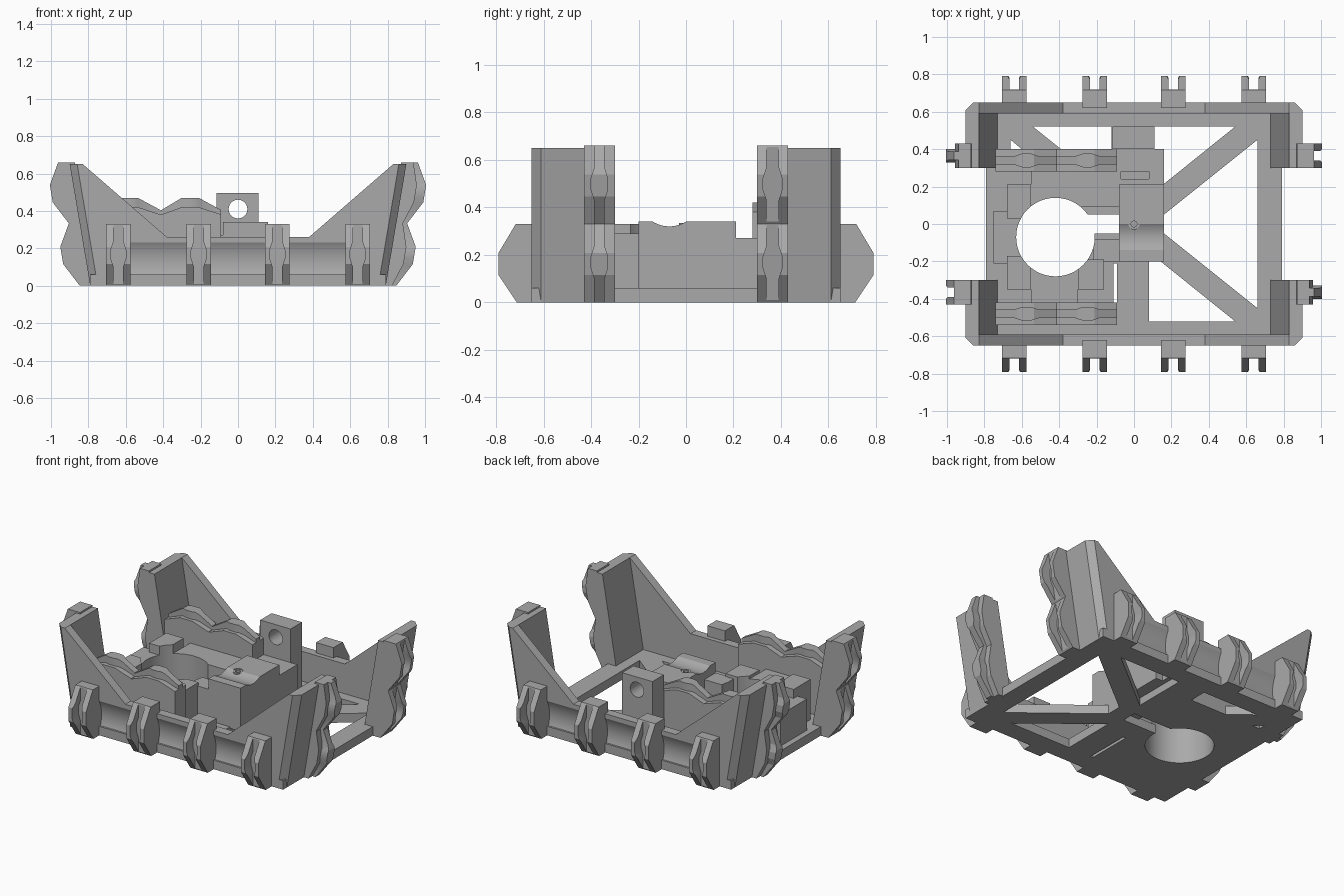
import bpy, bmesh, math
from mathutils import Vector

old = bpy.data.objects.get("Cube")
if old:
    bpy.data.objects.remove(old, do_unlink=True)

grey = bpy.data.materials.new("plain_grey")
grey.use_nodes = True
grey.diffuse_color = (0.4, 0.4, 0.4, 1)
grey.node_tree.nodes["Principled BSDF"].inputs["Base Color"].default_value = (0.4, 0.4, 0.4, 1)

X, Y, Z = Vector((1, 0, 0)), Vector((0, 1, 0)), Vector((0, 0, 1))


def prism(name, pts, w0, w1, u=X, v=Y, w=Z, origin=(0, 0, 0)):
    """Extrude a (u, v) outline along w; the axes may be sheared."""
    bm = bmesh.new()
    o = Vector(origin)
    ends = [[bm.verts.new(o + u * a + v * b + w * d) for a, b in pts] for d in (w0, w1)]
    for ring in ends:
        bm.faces.new(ring)
    n = len(pts)
    for i in range(n):
        j = (i + 1) % n
        bm.faces.new((ends[0][i], ends[0][j], ends[1][j], ends[1][i]))
    bmesh.ops.recalc_face_normals(bm, faces=bm.faces)
    mesh = bpy.data.meshes.new(name)
    bm.to_mesh(mesh)
    bm.free()
    mesh.materials.append(grey)
    obj = bpy.data.objects.new(name, mesh)
    bpy.context.collection.objects.link(obj)
    return obj


def box(name, x0, x1, y0, y1, z0, z1):
    return prism(name, [(x0, y0), (x1, y0), (x1, y1), (x0, y1)], z0, z1)


def rod(name, r, w0, w1, u=X, v=Y, w=Z, origin=(0, 0, 0), n=48):
    ring = [(r * math.cos(t * math.tau / n), r * math.sin(t * math.tau / n)) for t in range(n)]
    return prism(name, ring, w0, w1, u, v, w, origin)


def select(obj):
    bpy.ops.object.select_all(action="DESELECT")
    obj.select_set(True)
    bpy.context.view_layer.objects.active = obj


def cut(obj, *cutters):
    """Subtract the cutters, then discard them."""
    select(obj)
    for c in cutters:
        c.hide_render = True
        m = obj.modifiers.new("cut", "BOOLEAN")
        m.operation, m.solver, m.object = "DIFFERENCE", "EXACT", c
        bpy.ops.object.modifier_apply(modifier=m.name)
        bpy.data.objects.remove(c, do_unlink=True)
    bpy.ops.object.shade_smooth_by_angle(angle=math.radians(25))


def clip_outline(reach, length):
    return [(-0.03, 0), (reach * 0.45, 0), (reach, length * 0.35), (reach, length * 0.63),
            (reach * 0.48, length), (-0.03, length)]


def wave(half, bump, length):
    """Thin strip outline with a diamond swelling in the middle."""
    side = [(half, -0.01), (half, length * 0.3), (half + bump, length * 0.44),
            (half + bump, length * 0.58), (half, length * 0.72), (half, length + 0.01)]
    return side + [(-a, b) for a, b in reversed(side)]


def fork_clip(name, origin, u, v, w, reach, length=0.33, half=0.065):
    body = prism(name, clip_outline(reach, length), -half, half, u, v, w, origin)
    cut(body, prism("gap", wave(0.025, 0.015, length), reach * 0.5, reach + 0.1, w, v, u, origin))


def tongue_clip(name, origin, u, v, w, reach, length=0.33, half=0.065):
    prism(name + "_body", clip_outline(reach * 0.6, length), -half, half, u, v, w, origin)
    tongue = prism(name + "_tongue", clip_outline(reach, length), -0.04, 0.04, u, v, w, origin)
    for s in (-1, 1):
        # scallop both faces so a swollen knuckle stays in the middle
        flank = [(0.022, -0.01), (0.022, length * 0.3), (0.037, length * 0.44),
                 (0.037, length * 0.58), (0.022, length * 0.72), (0.022, length + 0.01),
                 (0.06, length + 0.01), (0.06, -0.01)]
        cut(tongue, prism("flank", [(s * a, b) for a, b in flank], -0.05, reach + 0.1, w, v, u, origin))


# Base plate with truss openings, motor hole, slit and shaft channel
plate = box("base_plate", -0.79, 0.79, -0.65, 0.65, 0, 0.06)
openings = [
    [(0.16, 0.05), (0.66, 0.45), (0.66, -0.45), (0.16, -0.05)],
    [(0.08, 0.52), (0.54, 0.52), (0.08, 0.15)],
    [(0.08, -0.52), (0.54, -0.52), (0.08, -0.15)],
    [(-0.54, 0.52), (-0.12, 0.52), (-0.12, 0.40), (-0.39, 0.40)],
    [(-0.66, 0.45), (-0.60, 0.40), (-0.66, 0.40)],
    [(-0.11, -0.52), (-0.09, -0.52), (-0.09, -0.21), (-0.11, -0.21)],
]
MOTOR = (-0.42, -0.07, 0)
cut(plate, *[prism("opening", p, -0.1, 0.2) for p in openings],
    rod("hole", 0.21, -0.1, 0.2, origin=MOTOR), box("channel", -0.3, 0.04, -0.05, 0.05, -0.1, 0.2))

# Long walls with raised ends, a shallow outer hollow and four forks each
for side, s in (("front", -1), ("back", 1)):
    half = [(0.74, 0), (0.85, 0.65), (0.83, 0.65), (0.38, 0.26)]
    outline = half + [(-a, b) for a, b in reversed(half)]
    wall = prism(side + "_wall", outline, s * 0.59, s * 0.65, X, Z, Y)
    cut(wall, rod("hollow", 0.2125, -0.64, 0.64, Y, Z, X, (0, s * 0.8375, 0.13), 96))
    for i, x in enumerate((-0.64, -0.21, 0.21, 0.64)):
        fork_clip(f"{side}_fork_{i}", (x, s * 0.65, 0), Y * s, Z, X, 0.14)

# Leaning corner panels, each with two stacked clips
section = [(0.72, 0.30), (0.79, 0.30), (0.79, 0.61), (0.75, 0.65), (0.72, 0.65)]
for sx in (-1, 1):
    lean = Vector((sx * 0.11 / 0.65, 0, 1))
    for sy in (-1, 1):
        tag = ("front" if sy < 0 else "back") + ("_left" if sx > 0 else "_right")
        prism(tag + "_panel", [(sx * a, sy * b) for a, b in section], 0, 0.65, w=lean)
        make = fork_clip if sx == sy else tongue_clip
        for level, z in (("lower", 0), ("upper", 0.33)):
            base = Vector((sx * 0.79, sy * 0.365, 0)) + lean * z
            make(f"{tag}_{level}_clip", base, X * sx, lean, Y, 0.125)

# Inner brackets carrying upward clips
for side, y in (("front", -0.48), ("back", 0.34)):
    box(side + "_bracket", -0.74, -0.09, y - 0.06, y + 0.06, 0.05, 0.345)
    for i, x in enumerate((-0.74, -0.415)):
        tongue_clip(f"{side}_bracket_clip_{i}", (x, y, 0.345), Z, X, Y, 0.125, 0.325, 0.06)

# Motor cage: corner posts, side clamps and an end plate around the hole
cage = {
    "cage_post_back_right": (-0.68, -0.55, 0.03, 0.21, 0.33),
    "cage_post_front_right": (-0.68, -0.55, -0.35, -0.17, 0.33),
    "cage_post_front_left": (-0.30, -0.16, -0.35, -0.19, 0.29),
    "cage_bridge": (-0.30, -0.07, 0.09, 0.28, 0.27),
    "cage_clamp_back": (-0.55, -0.30, 0.05, 0.28, 0.27),
    "cage_clamp_front": (-0.55, -0.30, -0.42, -0.20, 0.27),
    "cage_end": (-0.75, -0.60, -0.21, 0.07, 0.27),
    "cage_link": (-0.22, -0.07, -0.20, -0.08, 0.27),
}
for name, (x0, x1, y0, y1, top) in cage.items():
    cut(box(name, x0, x1, y0, y1, 0.05, top), rod("bore", 0.21, -0.1, 1, origin=MOTOR))

# Gear block with a saddle groove and a vertical shaft hole
gear = box("gear_block", -0.08, 0.16, -0.20, 0.21, 0.05, 0.34)
cut(gear, rod("saddle", 0.133, -0.3, 0.3, Y, Z, X, (0, -0.07, 0.453), 64),
    rod("bore", 0.03, 0.1, 0.5))
shaft = rod("shaft_sleeve", 0.03, 0.05, 0.335, n=24)
cut(shaft, rod("bore", 0.016, 0.1, 0.5, n=24))

# Bearing block and its step
step = box("bearing_step", -0.09, 0.16, 0.21, 0.40, 0.05, 0.27)
cut(step, box("slot", -0.08, 0.08, 0.24, 0.28, 0.12, 0.4))
bearing = box("bearing_block", -0.115, 0.11, 0.40, 0.52, 0.05, 0.495)
cut(bearing, rod("bore", 0.05, 0.3, 0.6, X, Z, Y, (0, 0, 0.41), 32))
